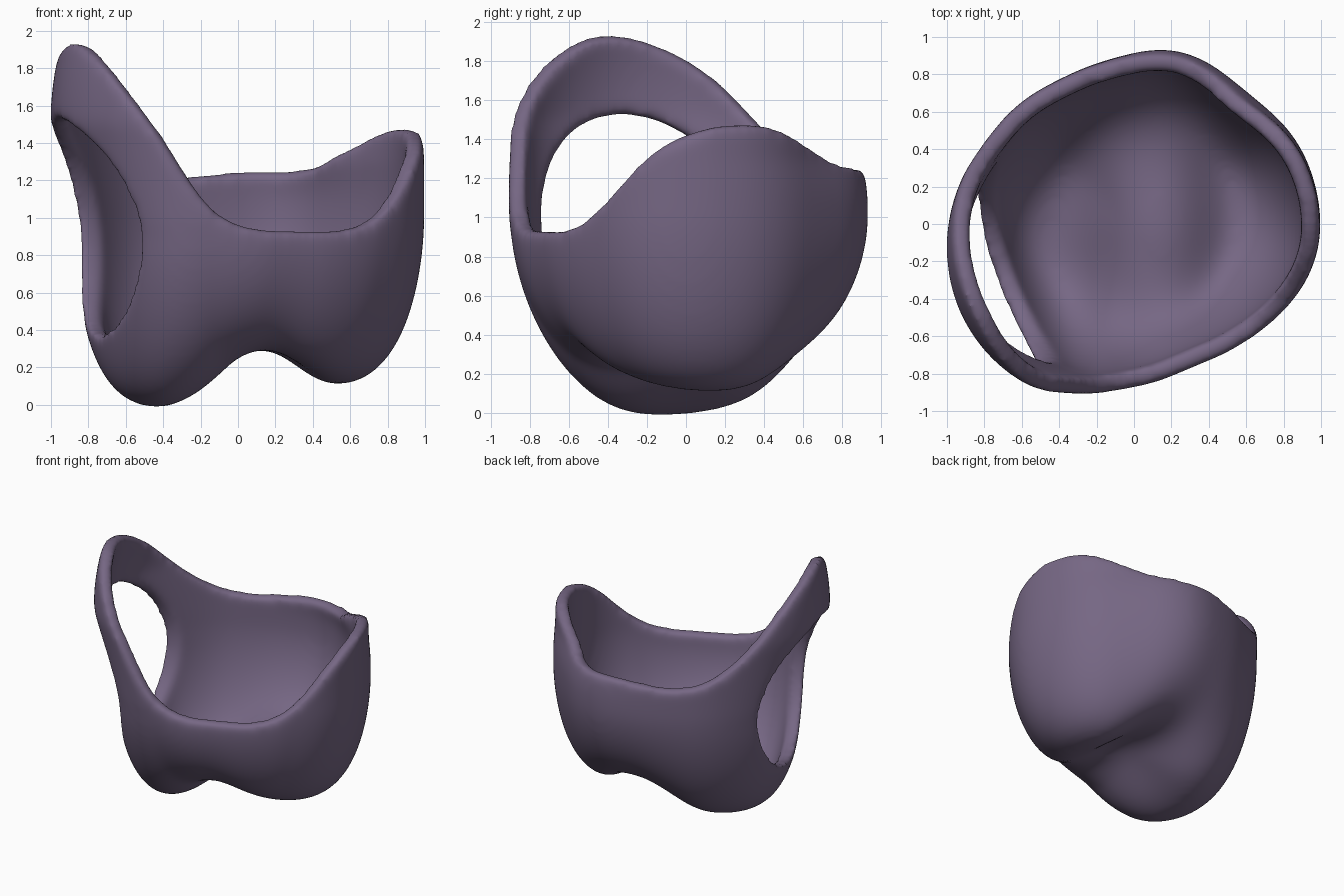
import bpy, bmesh, math
from mathutils import Matrix

if "Cube" in bpy.data.objects:
    bpy.data.objects.remove(bpy.data.objects["Cube"])

# (angle, value) around the body: outline radius and rim height
RADIUS = [(0, 1.0), (26, .98), (49, .92), (72, .96), (81, .95), (96, .89), (117, .865), (132, .89),
          (152, .915), (171, .97), (186, 1.01), (203, 1.045), (223, 1.05), (240, 1.03), (252, .99),
          (267, .89), (292, .82), (314, .865), (335, .945), (348, .99)]
RIM = [(6, 1.46), (18, 1.49), (31, 1.46), (49, 1.34), (65, 1.26), (90, 1.255), (110, 1.215), (125, 1.215),
       (140, 1.29), (157, 1.49), (167, 1.68), (185, 1.87), (203, 1.96), (217, 1.91), (233, 1.7),
       (246, 1.42), (252, 1.24), (257, 1.09), (270, .945), (292, .93), (314, .93), (328, 1.0),
       (336, 1.12), (351, 1.37)]


def around(table, deg):
    """Softened periodic interpolation."""
    def linear(a):
        a %= 360
        pts = [(table[-1][0] - 360, table[-1][1])] + table + [(table[0][0] + 360, table[0][1])]
        for (a0, v0), (a1, v1) in zip(pts, pts[1:]):
            if a0 <= a <= a1:
                return v0 + (v1 - v0) * (a - a0) / (a1 - a0)
    return sum(linear(deg + k * 2.5) for k in range(-3, 4)) / 7


def clamp(v):
    return max(0.0, min(1.0, v))


def shell_point(radius, height, deg, w):
    th = math.radians(deg)
    a = 2.0 + 3.0 * math.cos(th) ** 2
    wall = min(1.0, height - .05)
    if w < .6:
        p = math.sin(w / .6 * math.pi / 2)
        z = wall * (1 - max(0, 1 - p ** a) ** .556)
    else:
        p, z = 1.0, wall + (height - wall) * (w - .6) / .4
    # left wall leans outwards towards its top, left peak and back rim curl in
    lean = math.exp(-((deg - 206) / 40) ** 2)
    r = radius * p * (1 - .165 * lean * clamp((1.5 - z) / .6) * p)
    r *= 1 - .06 * clamp((z - 1.5) / .45) ** 2
    r *= 1 - .05 * clamp((z - 1.05) / .25) ** 2 * math.exp(-((deg - 65) / 35) ** 2)
    x, y = r * math.cos(th), r * math.sin(th)
    # groove between the two bottom lobes, right lobe slightly higher
    sigma = .32 if x < .13 else .27
    fade = max(0, 1 - z / wall)
    groove = .29 * math.exp(-((x - .13) / sigma) ** 2) * fade ** .6
    groove *= math.exp(-(y / (.65 if y < 0 else .8)) ** 2)
    z += fade * (groove + .1 * clamp((x + .4) / 1.0) - .2 * x * y - .03)
    return x, y, z


# shell
N, M = 144, 48
bm = bmesh.new()
rings = [[] for _ in range(M)]
for i in range(N):
    deg = 360 * i / N
    radius, height = around(RADIUS, deg), around(RIM, deg)
    for j in range(M):
        rings[j].append(bm.verts.new(shell_point(radius, height, deg, (j + 1) / M)))
center = bm.verts.new(shell_point(1, 1.2, 0, 0))
for i in range(N):
    k = (i + 1) % N
    bm.faces.new((center, rings[0][k], rings[0][i]))
    for j in range(M - 1):
        bm.faces.new((rings[j][i], rings[j][k], rings[j + 1][k], rings[j + 1][i]))
bmesh.ops.recalc_face_normals(bm, faces=bm.faces)
if center.normal.z > 0:
    bmesh.ops.reverse_faces(bm, faces=bm.faces)
mesh = bpy.data.meshes.new("shell")
bm.to_mesh(mesh)
bm.free()
shell = bpy.data.objects.new("shell", mesh)
bpy.context.collection.objects.link(shell)

# side opening cutter
bm = bmesh.new()
bmesh.ops.create_cone(bm, cap_ends=True, segments=64, radius1=1, radius2=1, depth=2,
                      matrix=Matrix.Translation((-.74, -.26, .95)) @ Matrix.Rotation(.3, 4, 'Z')
                      @ Matrix.Rotation(.15, 4, 'X') @ Matrix.Diagonal((.5, .54, .575, 1))
                      @ Matrix.Rotation(math.pi / 2, 4, 'Y'))
cut_mesh = bpy.data.meshes.new("opening_cutter")
bm.to_mesh(cut_mesh)
bm.free()
cutter = bpy.data.objects.new("opening_cutter", cut_mesh)
bpy.context.collection.objects.link(cutter)
cutter.hide_render = True
cutter.hide_set(True)

# thickness, opening and rounded edges
m = shell.modifiers.new("thickness", 'SOLIDIFY')
m.thickness, m.offset = .1, -1
m = shell.modifiers.new("opening", 'BOOLEAN')
m.operation, m.object, m.solver = 'DIFFERENCE', cutter, 'EXACT'
m = shell.modifiers.new("remesh", 'REMESH')
m.mode, m.voxel_size, m.use_smooth_shade = 'VOXEL', .02, True
m = shell.modifiers.new("soften", 'SMOOTH')
m.factor, m.iterations = .5, 30

mat = bpy.data.materials.new("dusky purple")
mat.diffuse_color = (.18, .135, .23, 1)
mat.use_nodes = True
mat.node_tree.nodes["Principled BSDF"].inputs["Base Color"].default_value = mat.diffuse_color
mesh.materials.append(mat)
for poly in mesh.polygons:
    poly.use_smooth = True
